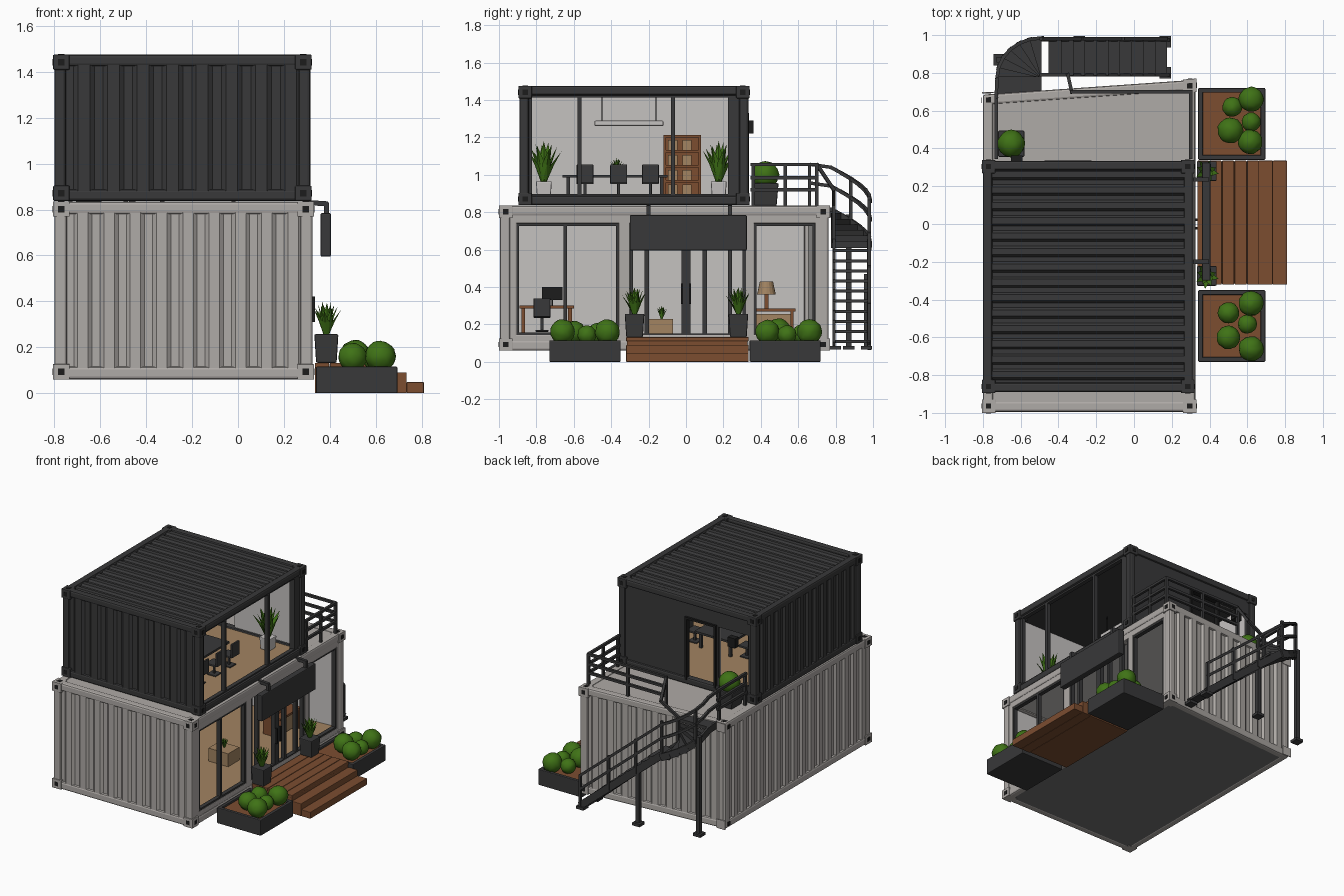
import bpy, bmesh, math, random
from mathutils import Vector, Matrix

if "Cube" in bpy.data.objects:
    bpy.data.objects.remove(bpy.data.objects["Cube"])

random.seed(4)
def mat(name, r, g, b):
    m = bpy.data.materials.new(name)
    m.diffuse_color = (r, g, b, 1)
    m.use_nodes = True
    m.node_tree.nodes["Principled BSDF"].inputs["Base Color"].default_value = m.diffuse_color
    return m
LIGHT = mat("light_grey_steel", .43, .405, .385)
DARK = mat("charcoal_steel", .04, .04, .041)
BLACK = mat("black_detail", .012, .012, .012)
WALL = mat("white_interior", .56, .54, .53)
UNDER = mat("underside_grey", .16, .16, .16)
WOOD = mat("deck_wood", .20, .075, .03)
TAN = mat("tan_floor", .36, .23, .12)
LEAF = mat("leaf_green", .05, .17, .008)

def finish(name, bm, m, smooth=False, bevel=0):
    me = bpy.data.meshes.new(name)
    bm.to_mesh(me)
    bm.free()
    ob = bpy.data.objects.new(name, me)
    bpy.context.collection.objects.link(ob)
    me.materials.append(m)
    if smooth:
        for p in me.polygons:
            p.use_smooth = True
    if bevel:
        b = ob.modifiers.new("bevel", 'BEVEL')
        b.width, b.segments = bevel, 2
    return ob

def boxes(name, m, specs, bevel=0):
    """specs: (x0, x1, y0, y1, z0, z1) per box"""
    bm = bmesh.new()
    for x0, x1, y0, y1, z0, z1 in specs:
        M = Matrix.Translation(((x0+x1)/2, (y0+y1)/2, (z0+z1)/2)) @ Matrix.Diagonal((x1-x0, y1-y0, z1-z0, 1))
        bmesh.ops.create_cube(bm, size=1, matrix=M)
    return finish(name, bm, m, bevel=bevel)

def beams(name, m, paths, w, h):
    """rectangular bars along each polyline"""
    bm = bmesh.new()
    for path in paths:
        for p, q in zip(path, path[1:]):
            p, q = Vector(p), Vector(q)
            d = (q - p).normalized()
            s = d.cross(Vector((0, 0, 1)))
            s = s.normalized() if s.length > .01 else Vector((1, 0, 0))
            R = Matrix((s, s.cross(d), d)).transposed().to_4x4()
            M = Matrix.Translation((p+q)/2) @ R @ Matrix.Diagonal((w, h, (q-p).length + w*.6, 1))
            bmesh.ops.create_cube(bm, size=1, matrix=M)
    return finish(name, bm, m)

def corrugated(name, m, origin, u, v, n, depth=.014):
    """ribbed sheet spanning u by v, ribs along v, facing u x v"""
    o, u, v = Vector(origin), Vector(u), Vector(v)
    out = u.cross(v).normalized()
    bm = bmesh.new()
    pts = [((i + f)/n, d) for i in range(n) for f, d in ((0, 0), (.3, 0), (.45, depth), (.85, depth))] + [(1, 0)]
    rows = [(bm.verts.new(o + u*t + out*d), bm.verts.new(o + u*t + out*d + v)) for t, d in pts]
    for a, b in zip(rows, rows[1:]):
        bm.faces.new((a[0], b[0], b[1], a[1]))
    return finish(name, bm, m)

def bush(name, blobs):
    bm = bmesh.new()
    for x, y, z, r in blobs:
        g = bmesh.ops.create_icosphere(bm, subdivisions=3, radius=r, matrix=Matrix.Translation((x, y, z)))
        for vert in g['verts']:
            c = Vector((x, y, z))
            vert.co = c + (vert.co - c)*random.uniform(.97, 1.04)
    finish(name, bm, LEAF, smooth=True)

def spiky_plant(name, x, y, z, h, n=13):
    bm = bmesh.new()
    for i in range(n):
        a, lean = i*2.4, .12 + .5*i/n
        o, w = Vector((math.cos(a), math.sin(a), 0)), Vector((-math.sin(a), math.cos(a), 0))*h*.11
        L = h*(1 - .3*i/n)
        base, mid = Vector((x, y, z)) + o*h*.05, Vector((x, y, z + L*.55)) + o*L*lean*.5
        tip = Vector((x, y, z + L)) + o*L*lean*1.1
        b1, b2, m1, m2, t, r = [bm.verts.new(c) for c in (base-w*.5, base+w*.5, mid-w, mid+w, tip, mid+o*h*.05)]
        for f in ((b1, b2, m2, m1), (m1, m2, t), (b2, b1, r), (b1, m1, r), (m2, b2, r), (m1, t, r), (t, m2, r)):
            bm.faces.new(f)
    finish(name, bm, LEAF)

def pot(name, x, y, z, w, h, m=DARK):
    bm = bmesh.new()
    bmesh.ops.create_cone(bm, cap_ends=True, segments=4, radius1=w*.6, radius2=w*.707, depth=h,
                          matrix=Matrix.Translation((x, y, z + h/2)) @ Matrix.Rotation(math.pi/4, 4, 'Z'))
    finish(name, bm, m, bevel=.006)

def container(pre, m, x0, x1, y0, y1, z0, z1, t):
    """frame edges, corner castings with sockets"""
    E = []
    for a in (0, 1):
        for b in (0, 1):
            xs, ys, zs = (x0, x1-t)[a], (y0, y1-t)[b], (z0, z1-t)[b]
            E.append((xs, xs+t, ys, ys+t, z0, z1))
            E.append((xs, xs+t, y0, y1, zs, zs+t))
            ya = (y0, y1-t)[a]
            E.append((x0, x1, ya, ya+t, zs, zs+t))
    boxes(pre + "_frame", m, E, bevel=.012)
    c, e, C, H = .066, .006, [], []
    for sx, X in ((-1, x0), (1, x1)):
        for sy, Y in ((-1, y0), (1, y1)):
            for sz, Z in ((-1, z0), (1, z1)):
                f = lambda s, P: (P - c, P + e) if s > 0 else (P - e, P + c)
                a, b, d = f(sx, X), f(sy, Y), (Z - c, Z) if sz > 0 else (Z, Z + c)
                C.append(a + b + d)
                cx, cy, cz, r = sum(a)/2, sum(b)/2, sum(d)/2, .014
                H.append((cx-r, cx+r, Y+sy*e-.002, Y+sy*e+.002, cz-r, cz+r))
                H.append((X+sx*e-.002, X+sx*e+.002, cy-r, cy+r, cz-r, cz+r))
                if sz > 0:
                    H.append((cx-r, cx+r, cy-r, cy+r, Z-.002, Z+.002))
    boxes(pre + "_corner_castings", m, C, bevel=.005)
    boxes(pre + "_casting_sockets", BLACK, H)

# lower container shell
container("lower", LIGHT, -.80, .325, -.994, .764, .06, .835, .055)
corrugated("lower_front_panel", LIGHT, (-.75, -.978, .11), (1.03, 0, 0), (0, 0, .68), 9)
corrugated("lower_left_panel", LIGHT, (-.784, .72, .11), (0, -1.67, 0), (0, 0, .68), 17)
corrugated("lower_back_panel", LIGHT, (.28, .748, .11), (-1.03, 0, 0), (0, 0, .68), 9)
boxes("lower_roof", LIGHT, [(-.79, .315, -.98, .75, .80, .828)])
boxes("lower_underside", UNDER, [(-.79, .315, -.98, .75, .062, .10)])
boxes("lower_floor", TAN, [(-.78, .30, -.97, .735, .10, .135)])
boxes("lower_lining", WALL, [(-.78, -.77, -.97, .735, .13, .80), (-.78, .28, -.975, -.965, .13, .80),
                             (-.78, .28, .73, .74, .13, .80), (-.77, .28, -.96, .73, .79, .80)])
# right side wall strips around the three openings
boxes("lower_right_wall", LIGHT, [(.27, .32, -.96, -.905, .10, .80), (.27, .32, -.36, -.30, .10, .80),
      (.27, .32, .32, .365, .10, .80), (.27, .32, .69, .74, .10, .80),
      (.27, .32, -.96, .74, .74, .80), (.27, .32, -.96, .74, .10, .145)], bevel=.006)

def window_frame(name, x, y0, y1, z0, z1, mullions, t=.018):
    boxes(name, DARK, [(x, x+.03, y0, y0+t, z0, z1), (x, x+.03, y1-t, y1, z0, z1), (x, x+.03, y0, y1, z0, z0+t),
          (x, x+.03, y0, y1, z1-t, z1)] + [(x, x+.03, y-t/2, y+t/2, z0, z1) for y in mullions])
window_frame("lower_wide_window", .285, -.91, -.355, .14, .745, [-.645])
window_frame("lower_narrow_window", .285, .36, .695, .14, .745, [])
window_frame("lower_entrance_doors", .285, -.305, .325, .13, .77, [-.21, -.012, .012, .10, .235], .022)
boxes("door_handles", BLACK, [(.32, .335, y-.006, y+.006, .31, .42) for y in (-.022, .022)])

# upper container shell
container("upper", DARK, -.80, .315, -.89, .334, .838, 1.475, .05)
corrugated("upper_front_panel", DARK, (-.755, -.875, .88), (1.03, 0, 0), (0, 0, .55), 8)
corrugated("upper_left_panel", DARK, (-.784, .29, .88), (0, -1.14, 0), (0, 0, .55), 13)
corrugated("upper_roof_panel", DARK, (.28, -.85, 1.452), (0, 1.14, 0), (-1.04, 0, 0), 14)
boxes("upper_ceiling", DARK, [(-.78, .30, -.87, .31, 1.42, 1.448)])
boxes("upper_floor", TAN, [(-.78, .30, -.87, .31, .842, .875)])
boxes("upper_lining", WALL, [(-.78, -.77, -.865, .30, .87, 1.42), (-.78, .28, -.87, -.86, .87, 1.42)])
# rear wall with door and window openings
REAR = [(-.78, -.73), (-.49, -.465), (-.235, .29)]
boxes("upper_back_wall", DARK, [(a, b, .305, .322, .87, 1.43) for a, b in REAR] +
      [(-.78, .29, .305, .322, 1.32, 1.43), (-.73, -.49, .305, .322, .87, .95)])
boxes("upper_back_lining", WALL, [(a, b, .297, .305, .87, 1.42) for a, b in REAR] + [(-.78, .28, .297, .305, 1.32, 1.42)])
boxes("rear_door_frame", BLACK, [(-.475, -.46, .30, .337, .87, 1.33), (-.24, -.225, .30, .337, .87, 1.33),
                                 (-.475, -.225, .30, .337, 1.315, 1.33)])
boxes("rear_wall_lamp", BLACK, [(-.65, -.59, .32, .362, 1.22, 1.29)])
window_frame("upper_window", .27, -.845, .29, .875, 1.435, [-.57, -.07], .022)
boxes("upper_window_side_panel", DARK, [(.26, .30, .225, .29, .87, 1.43)])

# entrance canopy panel on two arms
boxes("canopy_panel", DARK, [(.36, .405, -.30, .325, .595, .785)], bevel=.006)
beams("canopy_arms", DARK, [[(.31, y, .83), (.385, y, .825), (.385, y, .77)] for y in (-.20, .235)], .022, .022)

# timber deck and steps, made of planks
boxes("deck", WOOD, [(.335 + i*.066, .398 + i*.066, -.32, .335, .11, .132) for i in range(5)] +
      [(.335, .66, -.315, .33, 0, .112), (.66, .735, -.32, .335, 0, .09), (.735, .81, -.32, .335, 0, .048)], bevel=.003)

# planter boxes with soil and round bushes
for tag, y0, y1, spots in (("front", -.73, -.35, [(.62, -.42, .066), (.50, -.47, .056), (.60, -.53, .05), (.50, -.60, .062), (.62, -.66, .066)]),
                           ("rear", .34, .72, [(.62, .66, .066), (.52, .62, .052), (.62, .54, .05), (.51, .495, .068), (.615, .435, .064)])):
    t = .025
    boxes(tag + "_planter", DARK, [(.34, .695, y0, y0+t, 0, .115), (.34, .695, y1-t, y1, 0, .115), (.34, .34+t, y0, y1, 0, .115),
                                   (.695-t, .695, y0, y1, 0, .115), (.34, .695, y0, y1, 0, .03)], bevel=.005)
    boxes(tag + "_planter_soil", WOOD, [(.36, .675, y0+.02, y1-.02, .03, .10)])
    bush(tag + "_planter_bushes", [(x, y, .095 + r, r) for x, y, r in spots])

# potted plants
for tag, y in (("left", -.275), ("right", .28)):
    pot(tag + "_entrance_pot", .385, y, .132, .105, .125)
    spiky_plant(tag + "_entrance_plant", .385, y, .25, .15, 16)
pot("terrace_pot", -.65, .425, .835, .14, .12)
bush("terrace_bush", [(-.65, .425, 1.0, .072)])

# terrace railing
H = (1.055, .985, .92)
rail = [[(.30, .35, z), (.30, .70, z), (-.33, .70, z)] for z in H] + [[(-.73, .35, z), (-.73, .68, z)] for z in H]
rail += [[(x, y, .83), (x, y, 1.055)] for x, y in ((.30, .36), (.30, .53), (.30, .70), (-.02, .70), (-.33, .70), (-.73, .36), (-.73, .66))]
beams("terrace_railing", DARK, rail, .018, .018)

# straight stair flight
beams("stair_stringers", DARK, [[(.17, y, .09), (-.49, y, .635)] for y in (.79, .975)], .016, .05)
boxes("stair_treads", DARK, [(.105 - i*.062, .175 - i*.062, .785, .98, .10 + i*.054, .116 + i*.054) for i in range(10)])
px, py = -.49, .775
arc = [(px + .235*math.cos(a), py + .21*math.sin(a)) for a in (math.pi/2*(1 + i/6) for i in range(7))]
# winder treads rising around the corner
bm = bmesh.new()
for i in range(6):
    z = .645 + i*.03
    ring = [(px, py)] + arc[i:i+2]
    f = bm.faces.new([bm.verts.new((x, y, z)) for x, y in ring])
    g = bmesh.ops.extrude_face_region(bm, geom=[f])
    bmesh.ops.translate(bm, verts=[e for e in g['geom'] if isinstance(e, bmesh.types.BMVert)], vec=(0, 0, -.035))
bmesh.ops.recalc_face_normals(bm, faces=bm.faces[:])
finish("winder_treads", bm, DARK)
boxes("top_tread", DARK, [(-.725, -.49, .69, .78, .80, .825)])
beams("winder_stringer", DARK, [[(x, y, .62 + i*.03) for i, (x, y) in enumerate(arc)] + [(-.725, .67, .81)]], .016, .05)
# stair handrails following the flight and the curve
paths = [[(.17, .98, .09 + h), (-.49, .98, .64 + h)] + [(x, y, .64 + h + i*.03) for i, (x, y) in enumerate(arc)]
         + [(-.73, .67, .835 + h)] for h in (.22, .12)]
paths += [[(x, .98, z), (x, .98, z + .24)] for x, z in ((.17, .07), (-.06, .27), (-.28, .45), (-.49, .64))]
paths += [[arc[4] + (.74,), arc[4] + (.98,)], [(-.33, .70, 1.055), (-.35, .79, .92), (-.49, .79, .84), (-.49, .79, .64)]]
beams("stair_handrail", DARK, paths, .018, .018)
# support posts with foot plates
beams("stair_posts", DARK, [[(-.29, .965, .08), (-.29, .965, .46)], [(-.715, .87, .08), (-.715, .87, .78)]], .028, .028)
boxes("stair_feet", DARK, [(x-.03, x+.03, y-.03, y+.03, .065, .085) for x, y in ((-.29, .965), (-.715, .87), (.165, .965), (.165, .80))])

# upstairs meeting table, chairs, shelf, lamp and plants
boxes("meeting_table", DARK, [(-.30, .0, -.66, -.10, .985, 1.0)] + [(x, x+.02, y, y+.02, .875, .99) for x in (-.28, -.04) for y in (-.64, -.14)])
def chair(name, x, y, z, s):
    boxes(name, DARK, [(x-.04, x+.04, y-.045, y+.045, z+.075, z+.09), (x+s*.04, x+s*.055, y-.045, y+.045, z+.08, z+.18),
                       (x-.008, x+.008, y-.008, y+.008, z, z+.08), (x-.035, x+.035, y-.035, y+.035, z, z+.01)], bevel=.004)
for i, y in enumerate((-.54, -.36, -.19)):
    chair("meeting_chair_%d" % i, .06, y, .875, 1)
    chair("meeting_chair_far_%d" % i, -.36, y, .875, -1)
S = [(-.77, -.69, y, y+.012, .875, 1.21) for y in (-.12, .068)] + [(-.77, -.69, -.12, .08, z, z+.012) for z in (.88, .96, 1.04, 1.12, 1.20)]
boxes("bookshelf", WOOD, S + [(-.77, -.76, -.12, .08, .875, 1.21)])
boxes("shelf_books", TAN, [(-.755, -.71, y, y+.05, z, z+.055) for z in (.892, .972, 1.052, 1.132) for y in (-.095, -.02)])
boxes("pendant_lamp", WALL, [(-.17, -.11, -.49, -.12, 1.26, 1.29)], bevel=.008)
beams("pendant_cords", BLACK, [[(-.14, y, 1.29), (-.14, y, 1.42)] for y in (-.45, -.16)], .005, .005)
for i, (x, y) in enumerate(((.12, -.76), (.12, .175))):
    pot("office_pot_%d" % i, x, y, .875, .085, .09, WALL)
    spiky_plant("office_plant_%d" % i, x, y, .96, .22)
spiky_plant("table_plant", -.15, -.37, 1.0, .09)

# downstairs desk, chair, low table, sideboard and lamp
boxes("desk", WOOD, [(-.30, .0, -.89, -.60, .285, .30)] + [(x, x+.02, y, y+.02, .135, .29) for x in (-.29, -.03) for y in (-.88, -.63)])
boxes("monitor", BLACK, [(-.20, -.19, -.77, -.66, .33, .40), (-.20, -.19, -.72, -.71, .30, .33)])
chair("desk_chair", .10, -.77, .16, 1)
boxes("low_table", TAN, [(-.10, .06, -.20, -.07, .135, .23)])
spiky_plant("low_table_plant", -.02, -.13, .23, .07)
boxes("sideboard", WOOD, [(-.05, .10, .35, .585, .27, .285)] + [(-.05, .10, y, y+.015, .135, .27) for y in (.36, .56)])
boxes("sideboard_cabinet", TAN, [(-.05, .08, .375, .56, .15, .255)])
bm = bmesh.new()
bmesh.ops.create_cone(bm, cap_ends=True, segments=16, radius1=.05, radius2=.035, depth=.07, matrix=Matrix.Translation((.03, .43, .395)))
finish("lamp_shade", bm, TAN)
boxes("lamp_stem", WOOD, [(.02, .04, .42, .44, .285, .37)])

# rear end of the lower container runs slightly askew
for ob in bpy.data.objects:
    if ob.name.startswith("lower_"):
        for v in ob.data.vertices:
            if v.co.y > .7:
                v.co.y -= (.33 - v.co.x)*.07
